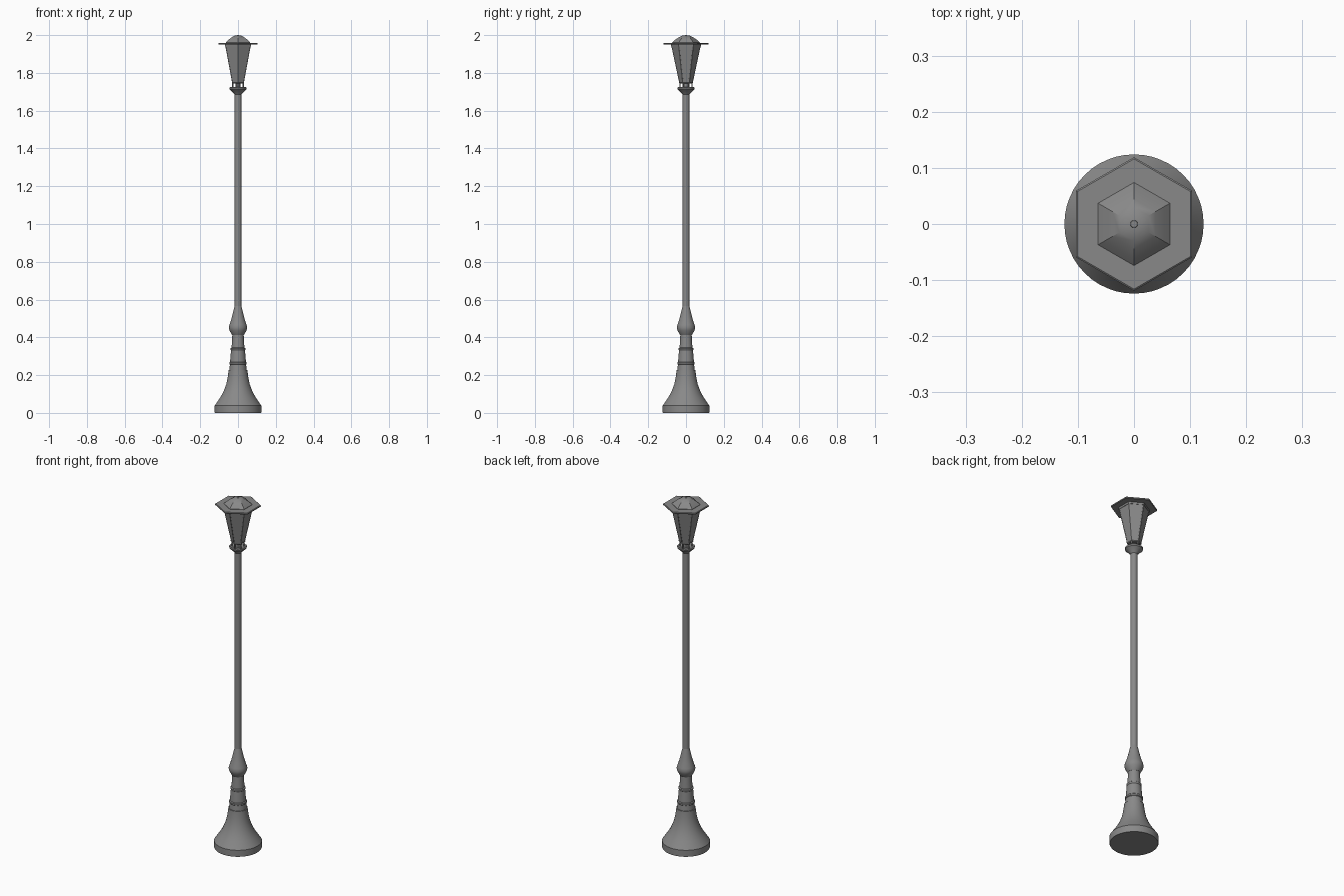
import bpy, bmesh
from math import pi, cos, sin, radians

if "Cube" in bpy.data.objects:
    bpy.data.objects.remove(bpy.data.objects["Cube"])

# Dark painted iron
iron = bpy.data.materials.new("dark_iron")
iron.diffuse_color = (0.25, 0.25, 0.25, 1)
iron.use_nodes = True
iron.node_tree.nodes["Principled BSDF"].inputs["Base Color"].default_value = iron.diffuse_color


def lathe(name, profile, sides=32, smooth=True, inset=None):
    """Revolve (radius, z) points; first corner points along +y. Ends are capped."""
    bm = bmesh.new()
    rings = []
    for r, z in profile:
        rings.append([bm.verts.new((r * cos(pi / 2 + 2 * pi * i / sides),
                                    r * sin(pi / 2 + 2 * pi * i / sides), z))
                      for i in range(sides)])
    walls = []
    for a, b in zip(rings, rings[1:]):
        for i in range(sides):
            j = (i + 1) % sides
            walls.append(bm.faces.new((a[i], a[j], b[j], b[i])))
    bm.faces.new(rings[0][::-1])
    bm.faces.new(rings[-1])
    bm.normal_update()
    if inset:
        bmesh.ops.inset_individual(bm, faces=walls, thickness=inset[0], depth=0)
        bmesh.ops.inset_individual(bm, faces=walls, thickness=0.0005, depth=-inset[1])
    mesh = bpy.data.meshes.new(name)
    bm.to_mesh(mesh)
    bm.free()
    mesh.materials.append(iron)
    obj = bpy.data.objects.new(name, mesh)
    bpy.context.collection.objects.link(obj)
    if smooth:
        bpy.ops.object.select_all(action='DESELECT')
        bpy.context.view_layer.objects.active = obj
        obj.select_set(True)
        bpy.ops.object.shade_smooth_by_angle(angle=radians(30))
    return obj


# Flared foot
lathe("base", [(0.122, 0), (0.124, 0.003), (0.124, 0.038), (0.121, 0.042), (0.098, 0.076),
               (0.083, 0.1), (0.072, 0.125), (0.062, 0.152), (0.055, 0.185),
               (0.051, 0.215), (0.05, 0.226)], 48)

# Stepped column with collars
lathe("column", [(0.046, 0.22), (0.043, 0.255), (0.046, 0.258), (0.046, 0.266), (0.042, 0.27),
                 (0.037, 0.332), (0.039, 0.335), (0.039, 0.342), (0.034, 0.346),
                 (0.031, 0.39), (0.030, 0.42)])

# Bulb tapering into the pole
lathe("bulb", [(0.031, 0.412), (0.036, 0.42), (0.045, 0.437), (0.049, 0.452), (0.045, 0.467),
               (0.037, 0.49), (0.029, 0.52), (0.022, 0.55), (0.018, 0.567)])
lathe("pole", [(0.018, 0.56), (0.018, 1.70)], 24)

# Cup under the lantern, with a short stem
lathe("cup", [(0.018, 1.685), (0.022, 1.69), (0.033, 1.702), (0.045, 1.712), (0.046, 1.72),
              (0.042, 1.724), (0.03, 1.719)])
lathe("stem", [(0.014, 1.715), (0.014, 1.752)], 12)

# Six little brackets holding the lantern
for i in range(6):
    a = pi / 2 + i * pi / 3
    bpy.ops.mesh.primitive_cube_add(size=1, location=(0.031 * cos(a), 0.031 * sin(a), 1.734),
                                    rotation=(0, 0, a))
    post = bpy.context.object
    post.name = f"bracket_{i + 1}"
    post.scale = (0.006, 0.006, 0.034)
    post.data.materials.append(iron)

# Hexagonal lantern with framed, slightly sunken panes
lathe("lantern_body", [(0.036, 1.748), (0.078, 1.945)], 6, False, (0.004, 0.001))
lathe("lantern_foot", [(0.034, 1.744), (0.038, 1.748), (0.038, 1.753)], 6, False)

# Wide flat brim and domed roof
lathe("brim", [(0.117, 1.95), (0.119, 1.952), (0.119, 1.957), (0.116, 1.959)], 6, False)
lathe("brim_support", [(0.078, 1.94), (0.08, 1.952)], 6, False)
lathe("roof", [(0.074, 1.957), (0.074, 1.961), (0.062, 1.972), (0.044, 1.985),
               (0.03, 1.993), (0.016, 1.998)], 6)
lathe("roof_knob", [(0.008, 1.995), (0.006, 2.0)], 12)
